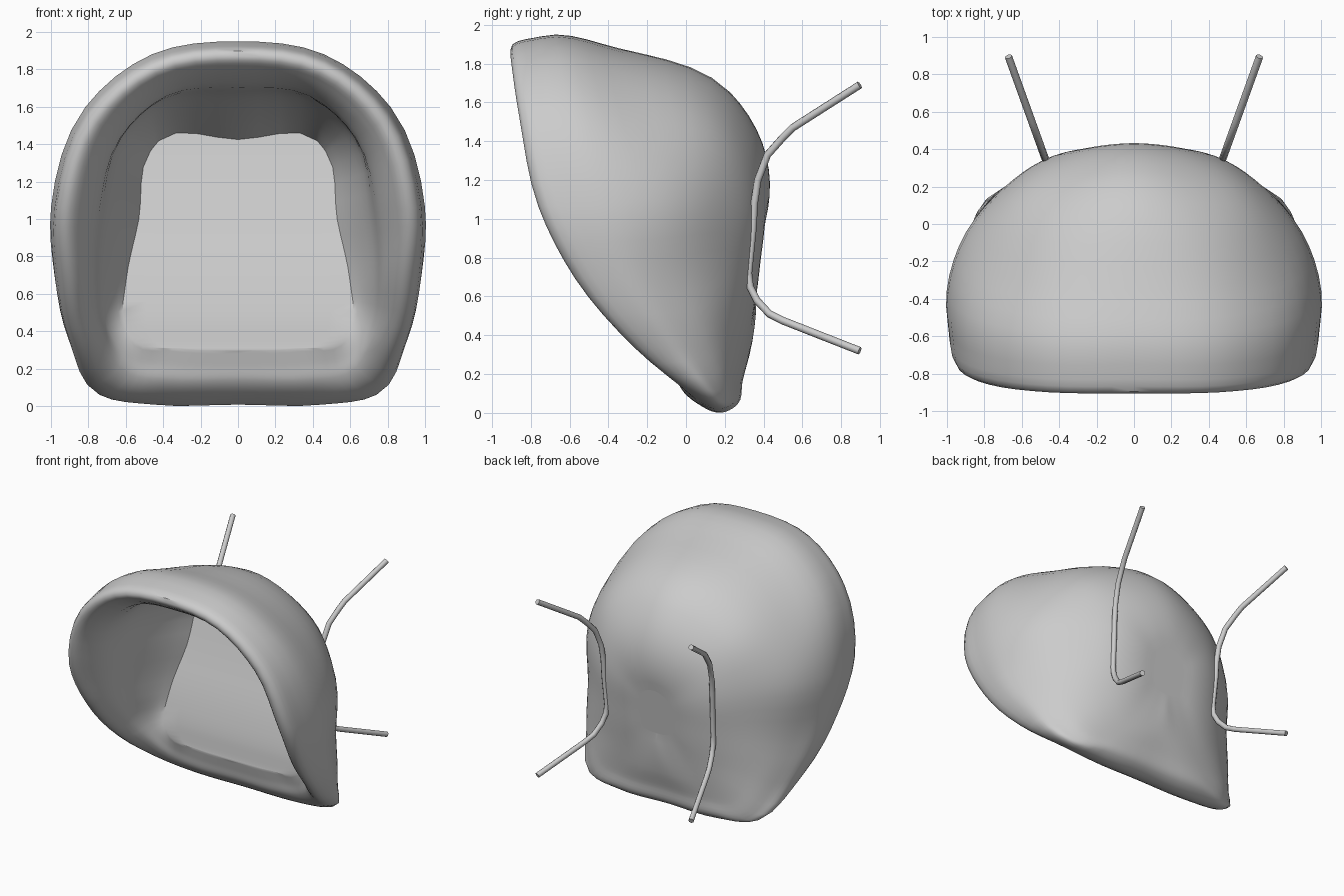
import bpy, bmesh, math
from mathutils import Vector

if "Cube" in bpy.data.objects:
    bpy.data.objects.remove(bpy.data.objects["Cube"])

grey = bpy.data.materials.new("plain_grey")
grey.use_nodes = True
grey.diffuse_color = (0.6, 0.6, 0.6, 1)
grey.node_tree.nodes["Principled BSDF"].inputs["Base Color"].default_value = (0.6, 0.6, 0.6, 1)


def smooth_path(points, steps, closed):
    """Resample points with a chord-scaled spline through all of them."""
    n = len(points)

    def tangent(i):
        if not closed and i == 0:
            return (points[1] - points[0]).normalized() * 2 - tangent(1)
        if not closed and i == n - 1:
            return (points[-1] - points[-2]).normalized() * 2 - tangent(n - 2)
        a, b = points[i] - points[i - 1], points[(i + 1) % n] - points[i]
        da, db = max(a.length, 1e-5), max(b.length, 1e-5)
        return (a / da * db + b / db * da).normalized()

    path = []
    for i in range(n if closed else n - 1):
        p, q = points[i], points[(i + 1) % n]
        d = (q - p).length
        m0, m1 = tangent(i) * d, tangent((i + 1) % n) * d
        for k in range(steps):
            t = k / steps
            h = t * t * (3 - 2 * t)
            path.append(p * (1 - h) + q * h + m0 * (t * (1 - t) ** 2) - m1 * (t * t * (1 - t)))
    if not closed:
        path.append(points[-1].copy())
    return path


def ring(half):
    """Mirror a half outline (top centre to bottom centre) into a closed loop."""
    right = [Vector(p) for p in half]
    left = [Vector((-p.x, p.y, p.z)) for p in reversed(right[1:-1])]
    return smooth_path(right + left, 4, True)


def add_grid(bm, rows, wrap):
    verts = [[bm.verts.new(p) for p in row] for row in rows]
    for a, b in zip(verts, verts[1:]):
        count = len(a)
        for j in range(count if wrap else count - 1):
            k = (j + 1) % count
            bm.faces.new((a[j], a[k], b[k], b[j]))


def add_panel(bm, loop):
    """Fill a symmetric loop with strips running from side to side."""
    n, cols = len(loop), 10
    rows = [[loop[i].lerp(loop[-i % n], j / cols) for j in range(cols + 1)]
            for i in range(n // 2 + 1)]
    add_grid(bm, rows, False)


# Half outlines of the shell, from the back to the seat
back_panel = [(0, .415, 1.32), (.2, .4, 1.28), (.36, .375, 1.17), (.43, .365, 1), (.44, .34, .75),
              (.42, .32, .52), (.34, .315, .36), (.2, .325, .32), (0, .33, .31)]
back_edge = [(0, .23, 1.65), (.33, .2, 1.58), (.57, .19, 1.4), (.68, .2, 1.1), (.69, .19, .75),
             (.66, .21, .45), (.56, .25, .2), (.35, .285, .17), (0, .29, .17)]
outer_wall = [(0, -.35, 1.88), (.43, -.33, 1.8), (.76, -.25, 1.52), (.93, -.13, 1.1), (.9, -.08, .7),
              (.82, .07, .35), (.66, .21, .07), (.42, .26, .05), (0, .26, .05)]
widest = [(0, -.75, 1.94), (.46, -.75, 1.87), (.81, -.7, 1.59), (.99, -.56, 1.06), (.98, -.38, .7),
          (.9, -.1, .34), (.74, .15, .06), (.45, .18, .008), (0, .18, .008)]
rim = [(0, -.905, 1.87), (.45, -.9, 1.8), (.77, -.86, 1.53), (.92, -.76, 1.06), (.9, -.57, .69),
       (.83, -.27, .34), (.66, .04, .08), (.42, .06, .05), (0, .06, .05)]
inner_lip = [(0, -.83, 1.79), (.4, -.82, 1.73), (.69, -.78, 1.47), (.81, -.67, 1.04), (.8, -.48, .69),
             (.73, -.2, .38), (.58, -.03, .17), (.4, -.03, .14), (0, -.03, .14)]
seat_edge = [(0, .25, 1.425), (.42, .25, 1.42), (.47, .235, 1.36), (.53, .12, 1), (.6, 0, .66),
             (.61, -.05, .46), (.55, -.065, .34), (.35, -.07, .31), (0, -.07, .295)]

# The inner wall is slightly hollow between the lip and the seat
inner_wall = []
for a, b in zip(inner_lip, seat_edge):
    p = Vector(a).lerp(Vector(b), 0.5)
    if p.z > 0.3:
        p.x *= 1.04
        p.z += max(0, p.z - 0.9) * 0.05
    inner_wall.append(p)

# The middle of the back lies on one gently tilted plane
back_centre = []
for x, y, z in back_panel:
    dz = (z - 0.8) * 0.35
    back_centre.append((x * 0.35, 0.385 + 0.125 * dz, 0.8 + dz))

loops = [ring(h) for h in (back_centre, back_panel, back_edge, outer_wall, widest, rim,
                           inner_lip, inner_wall, seat_edge)]

# Upholstered shell with back and seat
bm = bmesh.new()
ribs = [smooth_path(list(column), 5, False) for column in zip(*loops)]
add_grid(bm, list(zip(*ribs)), True)
add_panel(bm, loops[0])
add_panel(bm, loops[-1])
bmesh.ops.remove_doubles(bm, verts=bm.verts, dist=0.0005)
bmesh.ops.dissolve_degenerate(bm, edges=bm.edges, dist=0.0005)
bmesh.ops.recalc_face_normals(bm, faces=bm.faces)
mesh = bpy.data.meshes.new("chair_shell")
bm.to_mesh(mesh)
bm.free()
mesh.materials.append(grey)
shell = bpy.data.objects.new("chair_shell", mesh)
bpy.context.collection.objects.link(shell)
bpy.ops.object.select_all(action='DESELECT')
shell.select_set(True)
bpy.context.view_layer.objects.active = shell
bpy.ops.object.shade_smooth_by_angle(angle=math.radians(40))

# Bent rod legs, one on each side, splayed outwards
leg_path = [(.895, 1.69), (.55, 1.47), (.5, 1.42), (.42, 1.33), (.37, 1.2), (.352, 1.08), (.345, .95),
            (.322, .72), (.33, .65), (.365, .58), (.43, .51), (.5, .475), (.895, .32)]
for name, side in (("left_leg", 1), ("right_leg", -1)):
    curve = bpy.data.curves.new(name, 'CURVE')
    curve.dimensions = '3D'
    curve.bevel_depth = 0.02
    curve.bevel_resolution = 2
    curve.use_fill_caps = True
    spline = curve.splines.new('POLY')
    spline.points.add(len(leg_path) - 1)
    for point, (y, z) in zip(spline.points, leg_path):
        point.co = (side * (.475 + (y - .35) * .36), y, z, 1)
    curve.materials.append(grey)
    bpy.context.collection.objects.link(bpy.data.objects.new(name, curve))
